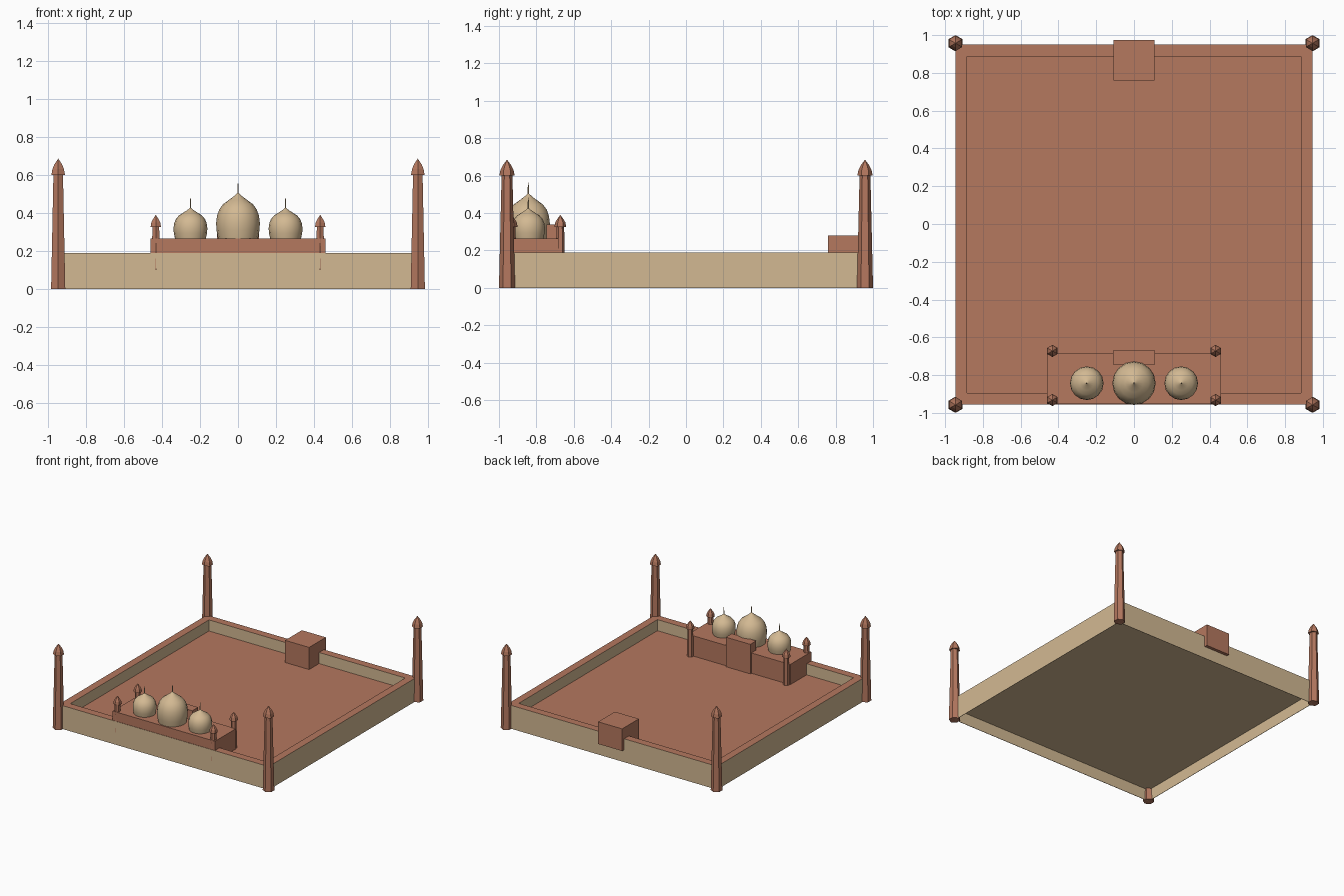
import bpy, bmesh, math

if "Cube" in bpy.data.objects:
    bpy.data.objects.remove(bpy.data.objects["Cube"])


def material(name, rgb):
    m = bpy.data.materials.new(name)
    m.diffuse_color = (*rgb, 1)
    m.use_nodes = True
    m.node_tree.nodes["Principled BSDF"].inputs["Base Color"].default_value = m.diffuse_color
    return m


BRICK = material("red_sandstone", (0.46, 0.188, 0.114))
SAND = material("pale_stone", (0.65, 0.485, 0.29))


def finish(name, bm, mats, loc=(0, 0, 0)):
    bmesh.ops.recalc_face_normals(bm, faces=bm.faces[:])
    me = bpy.data.meshes.new(name)
    bm.to_mesh(me)
    bm.free()
    for m in mats:
        me.materials.append(m)
    ob = bpy.data.objects.new(name, me)
    ob.location = loc
    bpy.context.collection.objects.link(ob)
    return ob


def box_mesh(x0, x1, y0, y1, z0, z1):
    bm = bmesh.new()
    bmesh.ops.create_cube(bm, size=1)
    for v in bm.verts:
        v.co = (x1 if v.co.x > 0 else x0, y1 if v.co.y > 0 else y0, z1 if v.co.z > 0 else z0)
    return bm


def recess(bm, face, rim, z):
    """Leave a rim of the given width round a face and move the rest to height z."""
    inner = bmesh.ops.extrude_discrete_faces(bm, faces=[face])["faces"][0]
    mid = inner.calc_center_median()
    for v in inner.verts:
        v.co.x -= math.copysign(rim, v.co.x - mid.x)
        v.co.y -= math.copysign(rim, v.co.y - mid.y)
    inner = bmesh.ops.extrude_discrete_faces(bm, faces=[inner])["faces"][0]
    for v in inner.verts:
        v.co.z = z


def lathe(name, profile, sides, mat, loc, smooth=False):
    """Turn (radius, z) points around z; zero radius becomes a single point."""
    bm = bmesh.new()
    rings = []
    for r, z in profile:
        if r == 0:
            rings.append([bm.verts.new((0, 0, z))] * sides)
        else:
            rings.append([bm.verts.new((r * math.cos(a), r * math.sin(a), z))
                          for a in (math.pi / 2 + math.tau * i / sides for i in range(sides))])
    for lo, hi in zip(rings, rings[1:]):
        for i in range(sides):
            j = (i + 1) % sides
            bm.faces.new(list(dict.fromkeys((lo[i], lo[j], hi[j], hi[i]))))
    ob = finish(name, bm, [mat], loc)
    if smooth:
        for p in ob.data.polygons:
            p.use_smooth = True
    return ob


# Walled courtyard: sunken red floor, red wall tops, pale walls, hollow underneath
bm = box_mesh(-0.945, 0.945, -0.956, 0.95, 0, 0.19)
top = max(bm.faces, key=lambda f: f.calc_center_median().z)
bottom = min(bm.faces, key=lambda f: f.calc_center_median().z)
recess(bm, top, 0.062, 0.10)
recess(bm, bottom, 0.003, 0.094)
bmesh.ops.recalc_face_normals(bm, faces=bm.faces[:])
bm.normal_update()
for f in bm.faces:
    f.material_index = 0 if f.normal.z > 0.5 else 1
finish("courtyard_walls", bm, [BRICK, SAND])

# Prayer hall, its portal and the entrance gate
finish("prayer_hall", box_mesh(-0.46, 0.46, -0.953, -0.683, 0.10, 0.265), [BRICK])
finish("hall_portal", box_mesh(-0.11, 0.11, -0.745, -0.669, 0.10, 0.34), [BRICK])
finish("entrance_gate", box_mesh(-0.108, 0.108, 0.76, 0.975, 0.10, 0.28), [BRICK])

# Six-sided corner towers and the small turrets of the hall
TOWER = [(0, 0), (0.043, 0), (0.029, 0.60), (0.041, 0.60), (0.035, 0.63), (0.023, 0.655), (0, 0.685)]
TURRET = [(0, 0), (0.0255, 0), (0.0205, 0.225), (0.032, 0.225), (0.027, 0.25), (0.017, 0.267), (0, 0.29)]
for sx, side in ((-1, "left"), (1, "right")):
    for sy, end in ((-1, "front"), (1, "back")):
        lathe(f"tower_{end}_{side}", TOWER, 6, BRICK, (sx * 0.945, sy * 0.957, 0))
        lathe(f"turret_{end}_{side}", TURRET, 6, BRICK, (sx * 0.432, -0.802 + sy * 0.13, 0.10))

# Onion domes with thin spires (profile in units of radius and height)
DOME = [(0.91, 0), (0.98, 0.18), (1, 0.34), (0.96, 0.5), (0.86, 0.64), (0.68, 0.76),
        (0.42, 0.85), (0.2, 0.93), (0.06, 0.99), (0, 1.02)]
for name, x, r, h, tip in (("left", -0.25, 0.089, 0.16, 0.485), ("centre", 0, 0.115, 0.238, 0.565),
                           ("right", 0.25, 0.089, 0.16, 0.485)):
    lathe(f"dome_{name}", [(a * r, b * h) for a, b in DOME], 16, SAND, (x, -0.843, 0.265), True)
    lathe(f"spire_{name}", [(0.004, 0.255 + h), (0.003, tip - 0.02), (0, tip)], 6, SAND, (x, -0.843, 0))
